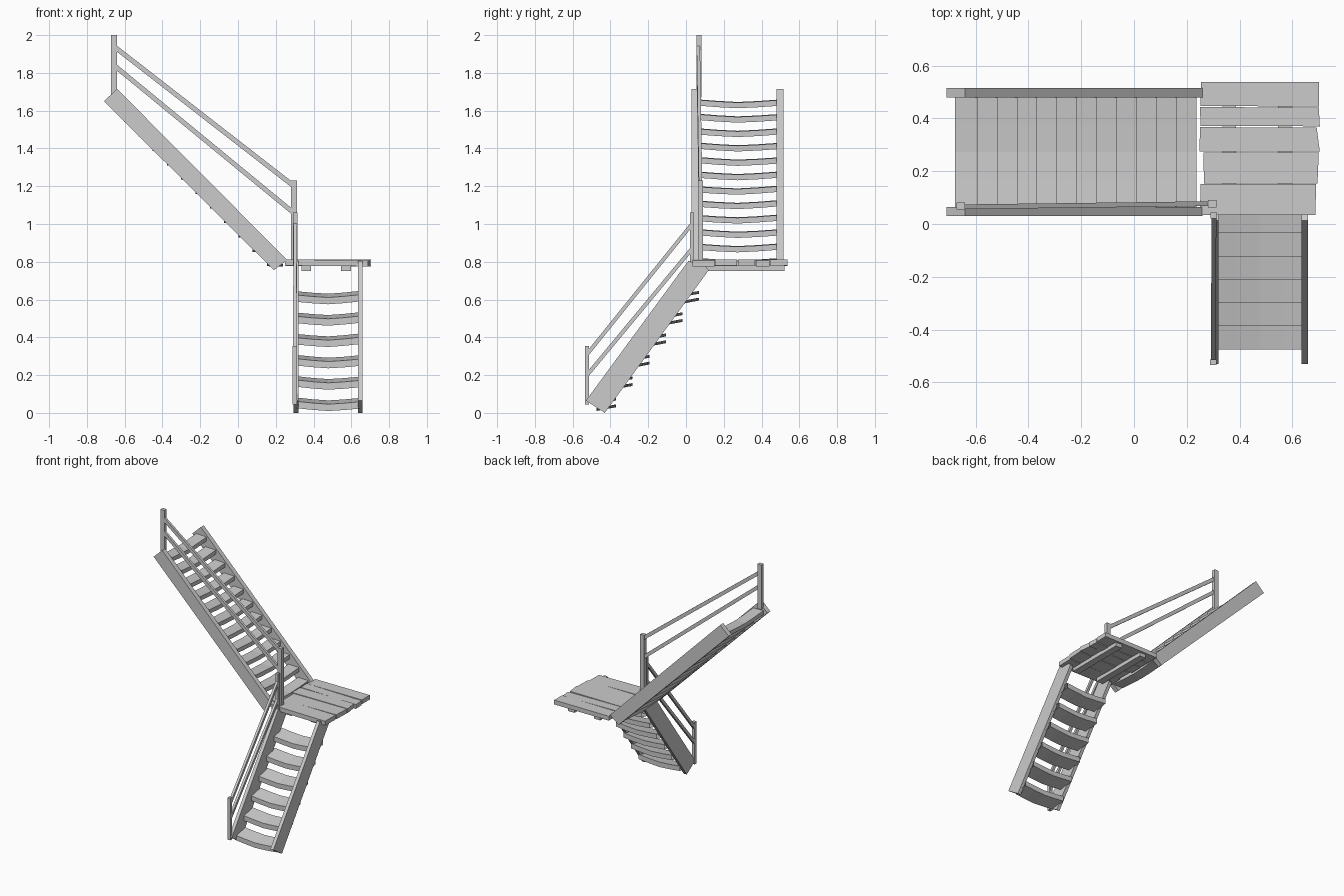
import bpy, bmesh, random
from mathutils import Vector

if "Cube" in bpy.data.objects:
    bpy.data.objects.remove(bpy.data.objects["Cube"])

random.seed(4)


def new_object(name, bm):
    bmesh.ops.recalc_face_normals(bm, faces=bm.faces)
    mesh = bpy.data.meshes.new(name)
    bm.to_mesh(mesh)
    bm.free()
    obj = bpy.data.objects.new(name, mesh)
    bpy.context.collection.objects.link(obj)
    return obj


def prism(name, points, offset):
    """Extrude a flat polygon of 3D points along an offset vector."""
    bm = bmesh.new()
    face = bm.faces.new([bm.verts.new(p) for p in points])
    ext = bmesh.ops.extrude_face_region(bm, geom=[face])
    moved = [g for g in ext["geom"] if isinstance(g, bmesh.types.BMVert)]
    bmesh.ops.translate(bm, verts=moved, vec=Vector(offset))
    return new_object(name, bm)


def box(name, x0, x1, y0, y1, z0, z1):
    return prism(name, [(x0, y0, z0), (x1, y0, z0), (x1, y1, z0), (x0, y1, z0)],
                 (0, 0, z1 - z0))


def rail(name, a, b, width_axis, width=0.018, height=0.032):
    """Sloped bar with upright ends; a and b are its end centres."""
    w = Vector(width_axis) * width / 2
    h = Vector((0, 0, height / 2))
    a, b = Vector(a), Vector(b)
    return prism(name, [a - w - h, a + w - h, a + w + h, a - w + h], b - a)


def tread(name, place, a0, a1, depth, thick, tilt, sag):
    """Worn board, open at the ends hidden in the stringers.
    place(across, back, up) gives the world position."""
    bm = bmesh.new()
    rings = []
    twist = random.uniform(-0.003, 0.003)
    for i, s in enumerate((0, 0.6, 1, 0.6, 0)):
        t = i / 4
        a = a0 + (a1 - a0) * t
        dz = -sag * s + twist * (t - 0.5)
        section = ((0, -thick), (depth, tilt - thick), (depth, tilt), (0, 0))
        rings.append([bm.verts.new(place(a, d, z + dz)) for d, z in section])
    for r, q in zip(rings, rings[1:]):
        for k in range(4):
            n = (k + 1) % 4
            bm.faces.new((r[k], r[n], q[n], q[k]))
    return new_object(name, bm)


# Upper flight: stringers and treads, climbing towards -x
for side, y in (("front", 0.03), ("back", 0.48)):
    outline = [(-0.71, 1.65), (-0.64, 1.715), (0.26, 0.81), (0.19, 0.755)]
    prism(f"upper_stringer_{side}", [(x, y, z) for x, z in outline], (0, 0.035, 0))
for i in range(12):
    nx, nz = -0.593 + 0.0755 * i, 1.656 - 0.0763 * i
    tread(f"upper_tread_{12 - i}", lambda a, d, z: (nx - d, a, nz + z),
          0.062, 0.483, 0.085, 0.03, 0.003, 0.013)

# Lower flight: stringers and treads, climbing towards +y
for side, x in (("left", 0.295), ("right", 0.635)):
    outline = [(-0.53, 0.065), (-0.43, 0.0), (0.12, 0.755), (0.105, 0.775), (0.013, 0.805)]
    prism(f"lower_stringer_{side}", [(x, y, z) for y, z in outline], (0.025, 0, 0))
for i in range(6):
    ny, nz = -0.475 + 0.088 * i, 0.06 + 0.113 * i
    tread(f"lower_tread_{i + 1}", lambda a, d, z: (a, ny + d, nz + z),
          0.31, 0.645, 0.105, 0.036, 0.02, 0.014)

# Landing: uneven planks on cross beams
planks = [
    [(0.25, 0.034), (0.687, 0.034), (0.69, 0.152), (0.252, 0.152)],
    [(0.265, 0.154), (0.695, 0.154), (0.70, 0.271), (0.263, 0.271)],
    [(0.248, 0.274), (0.704, 0.274), (0.692, 0.365), (0.25, 0.367)],
    [(0.252, 0.372), (0.704, 0.370), (0.70, 0.441), (0.25, 0.443)],
    [(0.252, 0.447), (0.70, 0.445), (0.70, 0.538), (0.254, 0.538)],
]
for i, pts in enumerate(planks):
    z0, z1 = (0.778 + random.uniform(-0.004, 0.004) for _ in range(2))
    prism(f"landing_plank_{i + 1}",
          [(x, y, z0 + (z1 - z0) * (x - 0.25) / 0.45) for x, y in pts], (0, 0, 0.032))
for i, x in enumerate((0.335, 0.545)):
    box(f"landing_beam_{i + 1}", x, x + 0.052, 0.07, 0.522, 0.752, 0.78)

# Lower handrail
box("lower_rail_post_bottom", 0.288, 0.312, -0.535, -0.513, 0.045, 0.355)
box("lower_rail_post_top", 0.29, 0.314, 0.021, 0.043, 0.78, 1.06)
rail("lower_rail_handrail", (0.3, -0.52, 0.315), (0.303, 0.028, 0.995), (1, 0, 0))
rail("lower_rail_middle", (0.3, -0.52, 0.205), (0.303, 0.028, 0.865), (1, 0, 0))

# Upper handrail
box("upper_rail_post_top", -0.672, -0.64, 0.055, 0.082, 1.67, 2.0)
box("upper_rail_post_bottom", 0.28, 0.312, 0.063, 0.09, 0.78, 1.23)
rail("upper_rail_handrail", (-0.65, 0.065, 1.935), (0.29, 0.077, 1.205), (0, 1, 0))
rail("upper_rail_middle", (-0.65, 0.065, 1.835), (0.29, 0.077, 1.063), (0, 1, 0))
